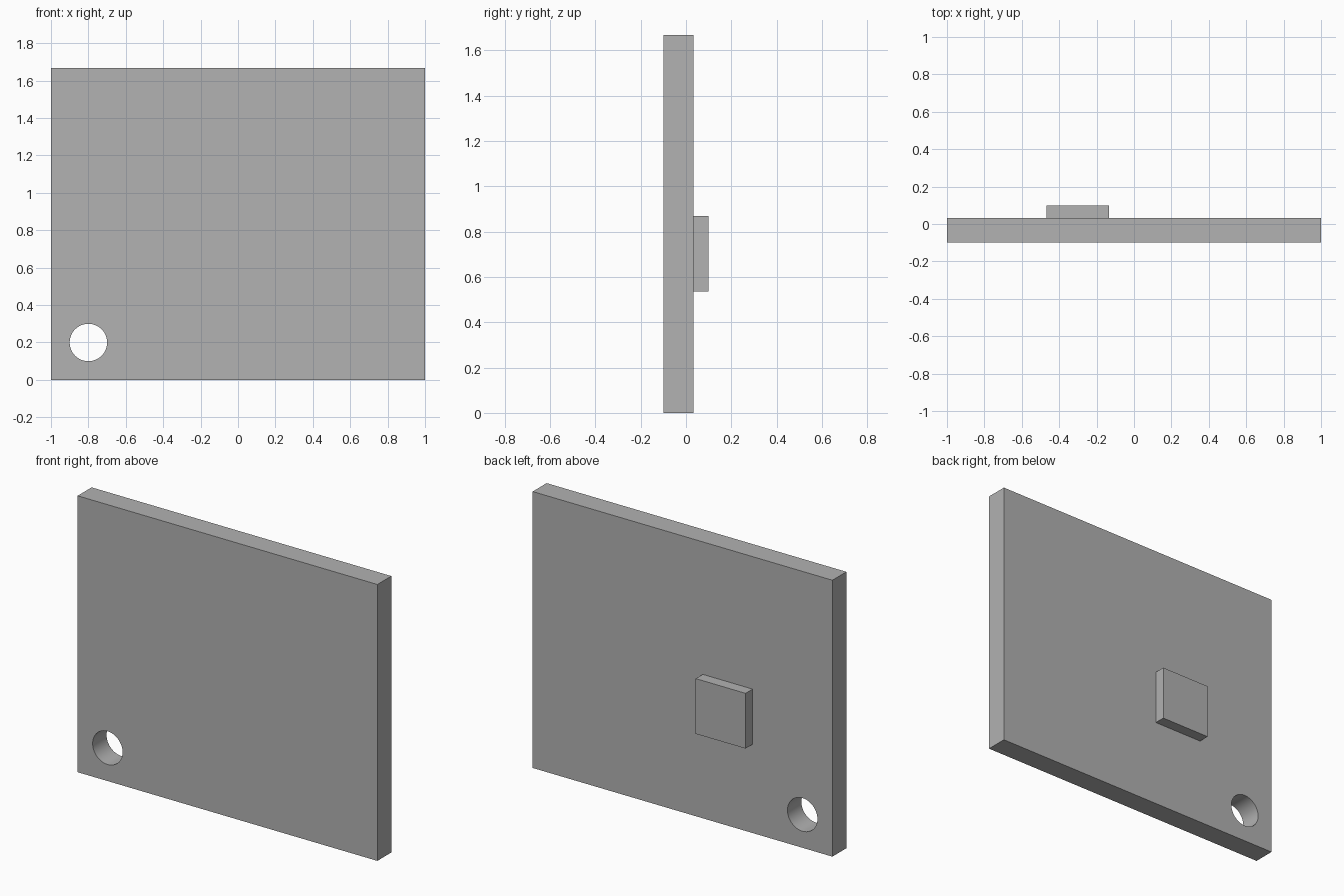
import bpy
from math import radians

cube = bpy.data.objects.get("Cube")
if cube:
    bpy.data.objects.remove(cube, do_unlink=True)

# Single grey material
grey = bpy.data.materials.new("plain grey")
grey.use_nodes = True
colour = (0.445, 0.445, 0.445, 1)
grey.diffuse_color = colour
grey.node_tree.nodes["Principled BSDF"].inputs["Base Color"].default_value = colour


def box(name, low, high):
    """Axis-aligned box between two corners."""
    centre = [(a + b) / 2 for a, b in zip(low, high)]
    bpy.ops.mesh.primitive_cube_add(size=1, location=centre)
    ob = bpy.context.object
    ob.name = name
    ob.scale = [b - a for a, b in zip(low, high)]
    bpy.ops.object.transform_apply(location=False, rotation=False, scale=True)
    ob.data.materials.append(grey)
    return ob


FRONT, PANEL_BACK, BACK = -0.1, 0.033, 0.1

# Upright panel and the small block on its back
panel = box("panel", (-1, FRONT, 0), (1, PANEL_BACK, 1.667))
box("back_block", (-0.467, PANEL_BACK, 0.535), (-0.135, BACK, 0.868))

# Round hole through the lower corner
bpy.ops.mesh.primitive_cylinder_add(vertices=64, radius=0.1, depth=1,
                                    location=(-0.8, 0, 0.2),
                                    rotation=(radians(90), 0, 0))
cutter = bpy.context.object
cutter.name = "hole_cutter"
cutter.hide_render = True
cutter.data.materials.append(grey)

cut = panel.modifiers.new("hole", 'BOOLEAN')
cut.operation = 'DIFFERENCE'
cut.solver = 'EXACT'
cut.object = cutter
bpy.ops.object.select_all(action='DESELECT')
panel.select_set(True)
bpy.context.view_layer.objects.active = panel
bpy.ops.object.modifier_apply(modifier=cut.name)
bpy.data.objects.remove(cutter, do_unlink=True)
bpy.ops.object.shade_smooth_by_angle(angle=radians(30))
